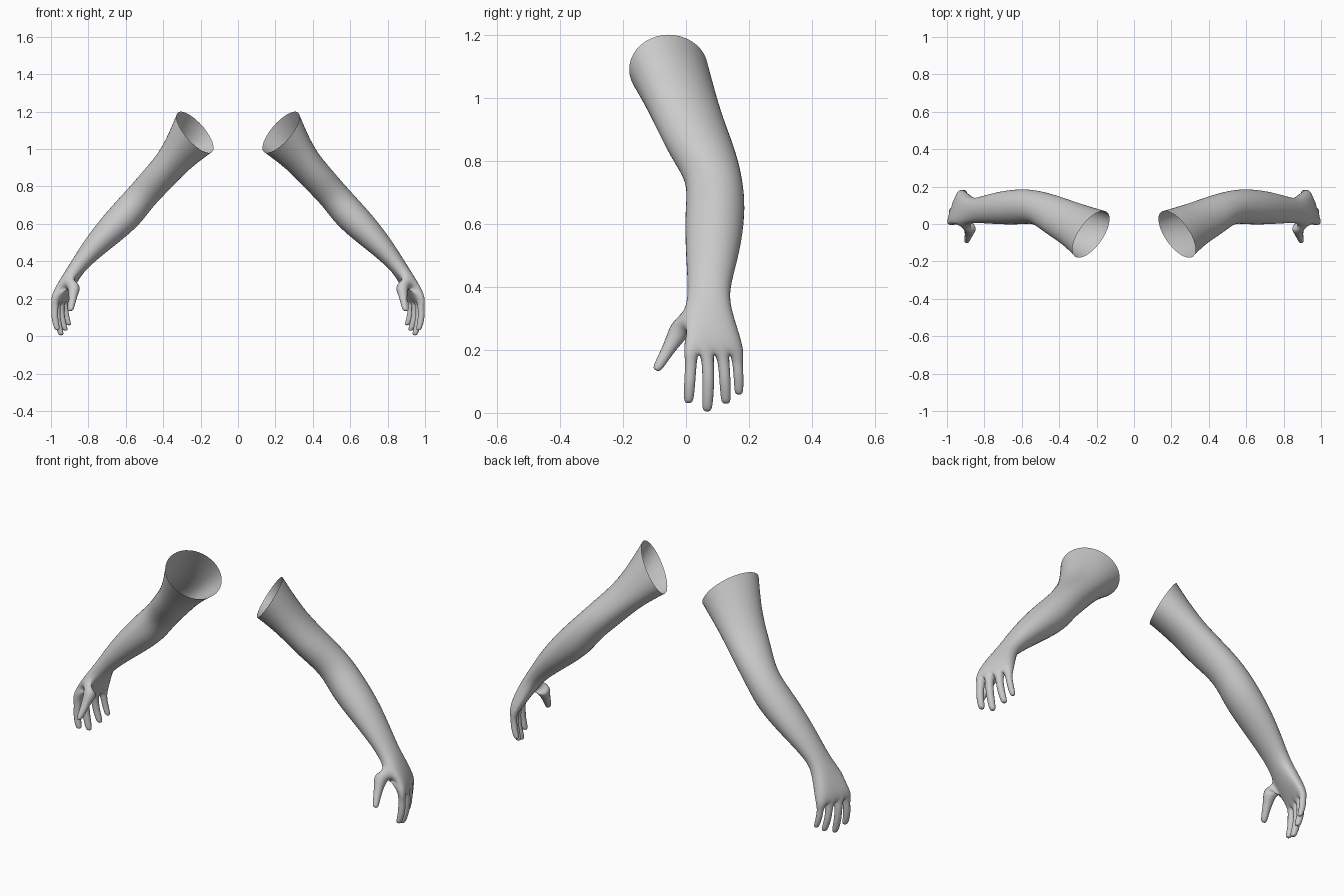
import bpy, bmesh, math
from mathutils import Vector

cube = bpy.data.objects.get("Cube")
if cube:
    bpy.data.objects.remove(cube, do_unlink=True)

skin = bpy.data.materials.new("plain_grey")
skin.use_nodes = True
GREY = (0.6, 0.6, 0.6, 1)
skin.diffuse_color = GREY
skin.node_tree.nodes["Principled BSDF"].inputs["Base Color"].default_value = GREY

# Arm sections: outer x, z, inner x, z, front y, back y, forward skew in x, flatness
SECTIONS = [
    (.305, 1.2, .155, .98, -.18, .07, .065, 0),
    (.40, 1.0, .265, .895, -.11, .11, .03, 0),
    (.505, .885, .365, .785, -.06, .155, .01, 0),
    (.585, .79, .46, .69, .008, .18, 0, 0),
    (.67, .70, .525, .595, -.002, .188, 0, 0),
    (.76, .595, .64, .50, -.002, .177, 0, 0),
    (.835, .49, .735, .425, .003, .155, 0, 0),
    (.89, .40, .81, .36, .008, .135, 0, .2),
    (.93, .335, .85, .31, .0, .143, .01, .6),
    (.97, .25, .90, .235, .0, .168, .025, .9),
    (.98, .195, .93, .187, -.002, .18, .03, 1),
]
# Finger: base, middle and tip as (x, y, z), then radius
FINGERS = [
    ((.978, .016, .16), (.982, .012, .10), (.965, .008, .03), .018),
    ((.970, .070, .16), (.968, .071, .09), (.945, .067, .003), .019),
    ((.948, .120, .16), (.945, .124, .10), (.922, .127, .028), .018),
    ((.925, .163, .16), (.922, .167, .12), (.903, .168, .057), .016),
]
# Thumb: centre and radius from root to tip
THUMB = [((.873, -.014, .272), .038), ((.88, -.042, .225), .025),
         ((.886, -.066, .185), .019), ((.893, -.088, .147), .016),
         ((.896, -.096, .134), .010)]
SWELL = 1.07   # offsets the shrinking of the subdivision


def section(bm, ox, oz, ix, iz, front, back, skew, flat):
    """Ten points: five over the outer side, front to back, five back along the inner."""
    centre = Vector(((ox + ix) / 2, (front + back) / 2, (oz + iz) / 2))
    out = Vector(((ox - ix) / 2, 0, (oz - iz) / 2)) * SWELL
    fwd = Vector((skew, (front - back) / 2, 0)) * SWELL
    ring = []
    for k in range(10):
        a = math.radians(18 + 36 * k)
        j = k if k < 5 else 9 - k
        u = (1 - flat) * math.cos(a) + flat * (1 - j / 2)
        side = 1 if k < 5 else -1
        v = (1 - flat) * math.sin(a) + flat * side * (.75 if j in (0, 4) else 1)
        ring.append(bm.verts.new(centre + fwd * u + out * v))
    return ring


def bridge(bm, a, b):
    n = len(a)
    for i in range(n):
        bm.faces.new((a[i], a[(i + 1) % n], b[(i + 1) % n], b[i]))


def digit(bm, root, steps, across, along):
    """Grow a four-sided limb from a root loop and close its tip."""
    for centre, r in steps:
        c = Vector(centre)
        loop = [bm.verts.new(c + (across * s + along * t) * r * SWELL)
                for s, t in ((1, 1), (1, -1), (-1, -1), (-1, 1))]
        bridge(bm, root, loop)
        root = loop
    bm.faces.new(root)


def build_arm(name, side):
    bm = bmesh.new()
    rings = [section(bm, *s) for s in SECTIONS]
    for n, (a, b) in enumerate(zip(rings, rings[1:])):
        bridge(bm, a, b)
    # Four fingers from the knuckle edge
    k = rings[-1]
    x, front = Vector((1, 0, 0)), Vector((0, -1, 0))
    for j, (base, mid, tip, r) in enumerate(FINGERS):
        root = [k[j], k[j + 1], k[8 - j], k[9 - j]]
        near_tip = Vector(mid).lerp(Vector(tip), .8)
        steps = [(base, r), (mid, r), (near_tip, r * .9), (tip, r * .6)]
        digit(bm, root, steps, x, front)
    # Thumb from the front edge of the palm
    a, b = rings[-3], rings[-2]
    gap = next(f for f in a[0].link_faces if {a[0], a[9], b[0], b[9]} == set(f.verts))
    bm.faces.remove(gap)
    digit(bm, [a[0], b[0], b[9], a[9]], THUMB, x, Vector((0, -.89, .45)))
    for v in bm.verts:
        v.co.x *= side
    bmesh.ops.recalc_face_normals(bm, faces=bm.faces)
    # Outer side of the upper arm must face outward
    bm.faces.ensure_lookup_table()
    probe = bm.faces[1]
    if probe.normal.x * side < 0:
        bmesh.ops.reverse_faces(bm, faces=bm.faces)
    for f in bm.faces:
        f.smooth = True
    mesh = bpy.data.meshes.new(name)
    bm.to_mesh(mesh)
    bm.free()
    mesh.materials.append(skin)
    arm = bpy.data.objects.new(name, mesh)
    bpy.context.collection.objects.link(arm)
    sub = arm.modifiers.new("smooth_surface", 'SUBSURF')
    sub.levels = sub.render_levels = 2


build_arm("left_arm", 1)
build_arm("right_arm", -1)
